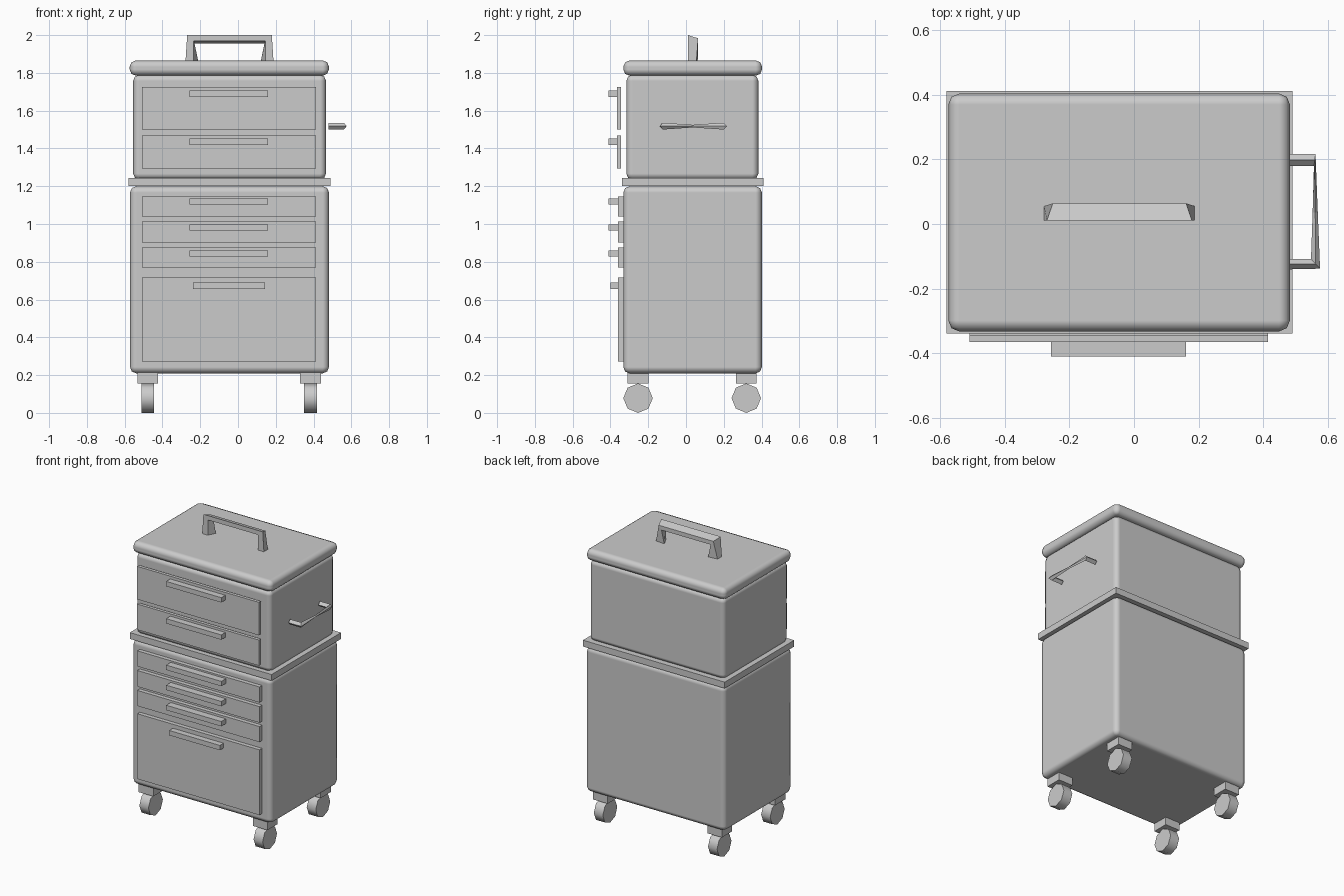
import bpy, bmesh, math

old = bpy.data.objects.get("Cube")
if old:
    bpy.data.objects.remove(old, do_unlink=True)

grey = bpy.data.materials.new("light_grey")
grey.use_nodes = True
grey.diffuse_color = (0.6, 0.6, 0.6, 1)
grey.node_tree.nodes["Principled BSDF"].inputs["Base Color"].default_value = (0.6, 0.6, 0.6, 1)


def finish(name, bm):
    bmesh.ops.recalc_face_normals(bm, faces=bm.faces)
    mesh = bpy.data.meshes.new(name)
    bm.to_mesh(mesh)
    bm.free()
    mesh.materials.append(grey)
    obj = bpy.data.objects.new(name, mesh)
    bpy.context.collection.objects.link(obj)
    return obj


def smooth(obj, degrees):
    bpy.ops.object.select_all(action="DESELECT")
    obj.select_set(True)
    bpy.context.view_layer.objects.active = obj
    bpy.ops.object.shade_smooth_by_angle(angle=math.radians(degrees))


def box(name, xs, ys, zs, bevel=0):
    bm = bmesh.new()
    bmesh.ops.create_cube(bm, size=1)
    for v in bm.verts:
        v.co = [(a + b) / 2 + c * (b - a) for c, (a, b) in zip(v.co, (xs, ys, zs))]
    obj = finish(name, bm)
    if bevel:
        smooth(obj, 60)
        mod = obj.modifiers.new("Bevel", "BEVEL")
        mod.width = bevel
        mod.segments = 2
        mod.harden_normals = True
    return obj


def loft(name, rings):
    """Skin a row of equal rings and cap both ends."""
    bm = bmesh.new()
    rows = [[bm.verts.new(p) for p in ring] for ring in rings]
    for a, b in zip(rows, rows[1:]):
        for i in range(len(a)):
            j = (i + 1) % len(a)
            bm.faces.new((a[i], a[j], b[j], b[i]))
    bm.faces.new(rows[0])
    bm.faces.new(rows[-1])
    return finish(name, bm)


# Cabinet bodies, dividing band and lid
box("lower_cabinet", (-0.572, 0.482), (-0.332, 0.402), (0.209, 1.2), 0.034)
box("dividing_band", (-0.58, 0.49), (-0.338, 0.411), (1.2, 1.243))
box("upper_cabinet", (-0.555, 0.466), (-0.316, 0.383), (1.235, 1.79), 0.032)
box("lid", (-0.574, 0.482), (-0.332, 0.403), (1.785, 1.866), 0.034)

# Drawer fronts with their bar pulls: bottom, top, pull top, panel front, panel back
drawers = {
    "upper_drawer_1": (1.5, 1.725, 1.706, -0.365, -0.343),
    "upper_drawer_2": (1.293, 1.468, 1.452, -0.365, -0.343),
    "lower_drawer_1": (1.04, 1.146, 1.135, -0.36, -0.328),
    "lower_drawer_2": (0.902, 1.012, 0.998, -0.36, -0.328),
    "lower_drawer_3": (0.77, 0.876, 0.861, -0.36, -0.328),
    "deep_drawer": (0.272, 0.717, 0.69, -0.36, -0.328),
}
for name, (low, high, pull, front, back) in drawers.items():
    box(name, (-0.508, 0.414), (front, back), (low, high))
    deep = name == "deep_drawer"
    half, reach = (0.191, -0.4) if deep else (0.208, -0.409)
    box(name + "_pull", (-0.048 - half, -0.048 + half), (reach, front), (pull - 0.033, pull))

# Casters: mounting block and eight-sided wheel at each corner
for side, x in (("right", -0.478), ("left", 0.384)):
    for end, y in (("front", -0.254), ("back", 0.319)):
        box(f"{end}_{side}_caster_block", (x - 0.055, x + 0.055), (y - 0.055, y + 0.055), (0.156, 0.22))
        rim = [i * math.tau / 8 for i in range(8)]
        wheel = loft(f"{end}_{side}_wheel", [
            [(x + dx, y + 0.078 * math.sin(a), 0.078 + 0.078 * math.cos(a)) for a in rim]
            for dx in (-0.034, 0.034)])
        smooth(wheel, 50)

# Carrying handle on the lid: front and back edges of each leg, swept over the top
foot = [(-0.233, 0.011, 1.86), (-0.19, 0.011, 1.86), (-0.165, 0.062, 1.86), (-0.233, 0.055, 1.86)]
bend = [(-0.224, 0.011, 2.0), (-0.19, 0.011, 1.97), (-0.185, 0.064, 1.955), (-0.206, 0.064, 1.983)]
cx = -0.045
left_leg = [[(cx + x, y, z) for x, y, z in r] for r in (foot, bend)]
right_leg = [[(cx - x, y, z) for x, y, z in r] for r in (bend, foot)]
loft("lid_handle", left_leg + right_leg)

# Side handle: tapering blade with a pinched middle, given by inner point, outer point, half height
stations = [
    ((0.48, -0.108), (0.48, -0.14), 0.018),
    ((0.547, -0.108), (0.575, -0.138), 0.018),
    ((0.552, 0.035), (0.568, 0.035), 0.007),
    ((0.556, 0.18), (0.561, 0.217), 0.018),
    ((0.48, 0.18), (0.48, 0.217), 0.018),
]
rings = []
for (ix, iy), (ox, oy), h in stations:
    mx, my, z = (ix + ox) / 2, (iy + oy) / 2, 1.518
    rings.append([(ix, iy, z), (mx, my, z + h), (ox, oy, z), (mx, my, z - h)])
loft("side_handle", rings)
